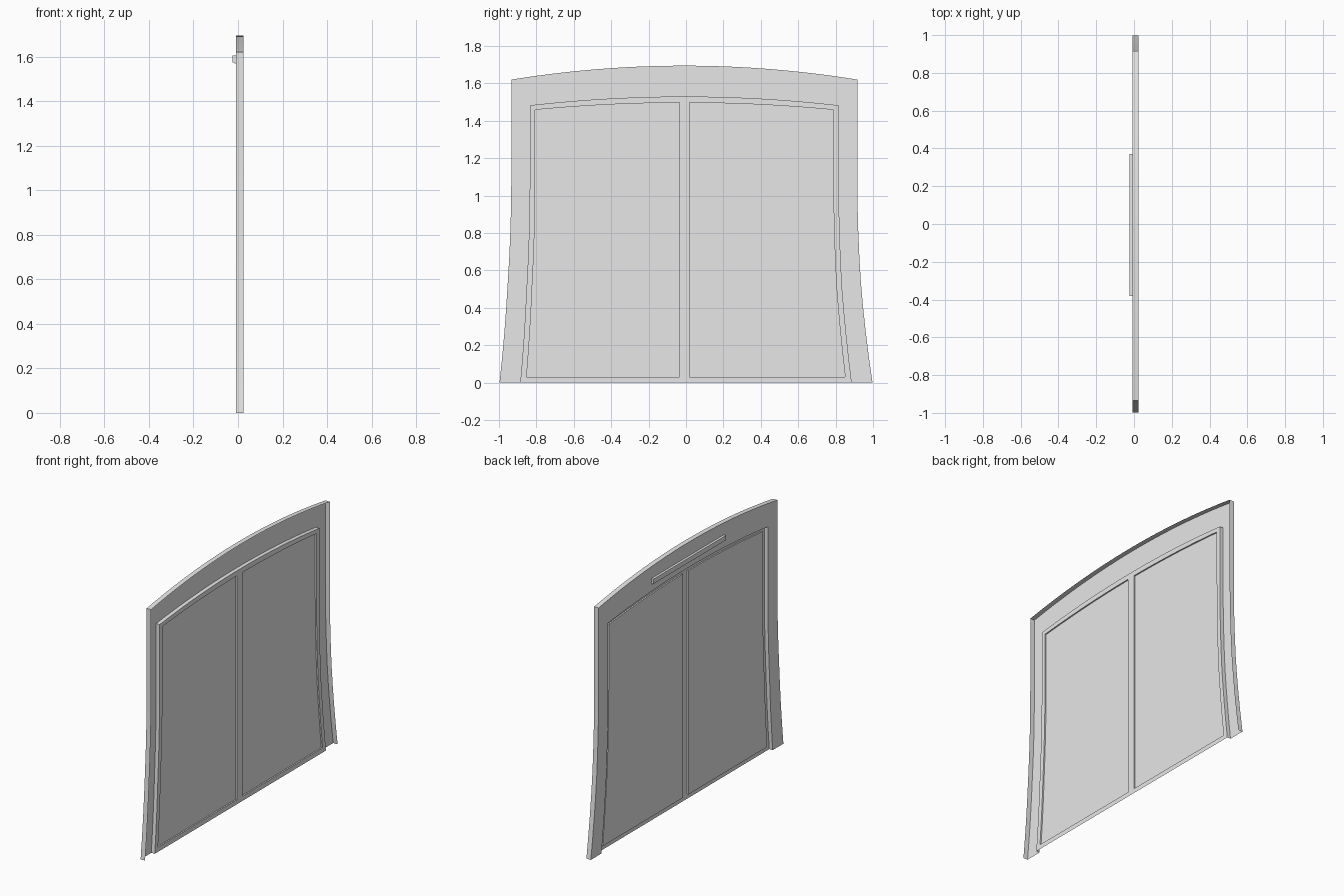
import bpy, bmesh

cube = bpy.data.objects.get("Cube")
if cube:
    bpy.data.objects.remove(cube, do_unlink=True)

grey = bpy.data.materials.new("plain_grey")
grey.use_nodes = True
GREY = (0.8, 0.8, 0.8, 1)
grey.diffuse_color = GREY
grey.node_tree.nodes["Principled BSDF"].inputs["Base Color"].default_value = GREY

WALL_X, BACK_X, DOOR_X, LEAF_X = -0.008, 0.024, 0.017, 0.008


def finish(name, bm):
    bmesh.ops.remove_doubles(bm, verts=bm.verts, dist=0.0001)
    bmesh.ops.recalc_face_normals(bm, faces=bm.faces)
    mesh = bpy.data.meshes.new(name)
    bm.to_mesh(mesh)
    bm.free()
    mesh.materials.append(grey)
    obj = bpy.data.objects.new(name, mesh)
    bpy.context.collection.objects.link(obj)
    return obj


def side_y(half, flare, z, sign):
    """Flared side, nearly upright above the lower part."""
    shift = -0.009 * min(1, z / 0.5)
    return shift + sign * (half + flare * max(0, 1 - z / 1.1) ** 2)


def outline(half, flare, crown, bend, base=0, steps=12, arch=24):
    """Open path: up one side, over the arch, down the other side."""
    top = crown - bend * half * half
    rise = [base + (top - base) * i / steps for i in range(steps + 1)]
    left = [(side_y(half, flare, z, -1), z) for z in rise]
    right = [(side_y(half, flare, z, 1), z) for z in reversed(rise)]
    a, b = left[-1][0], right[0][0]
    mid = []
    for i in range(1, arch):
        t = i / arch
        mid.append((a + (b - a) * t, top + (crown - top) * 4 * t * (1 - t)))
    return left + mid + right


def strip(bm, path_a, xa, path_b, xb, closed=False):
    """Band of quads between two matching paths."""
    va = [bm.verts.new((xa, y, z)) for y, z in path_a]
    vb = [bm.verts.new((xb, y, z)) for y, z in path_b]
    n = len(va)
    for i in range(n if closed else n - 1):
        j = (i + 1) % n
        bm.faces.new((va[i], va[j], vb[j], vb[i]))


outer = outline(0.925, 0.072, 1.695, 0.087)
opening = outline(0.826, 0.06, 1.53, 0.069)

# Wall sheet with its turned-back outer edge
bm = bmesh.new()
strip(bm, outer, WALL_X, opening, WALL_X)
strip(bm, outer, WALL_X, outer, BACK_X)
finish("wall_panel", bm)

# Sides and top of the door recess
bm = bmesh.new()
strip(bm, opening, WALL_X, opening, DOOR_X)
finish("door_recess", bm)

# Leaf outlines, one on each side of the middle post
whole = outline(0.797, 0.058, 1.497, 0.06, base=0.03)
POST = (-0.036, 0.02)
leaves = []
for sign, post in zip((-1, 1), POST):
    half = [(y, z) for y, z in whole if sign * y > sign * post + 0.005]
    ends = [(post, 1.497), (post, 0.03)]
    leaves.append(half + ends if sign < 0 else half + ends[::-1])

# Door frame face with two openings
bm = bmesh.new()
edges = []
for loop in [opening] + leaves:
    verts = [bm.verts.new((DOOR_X, y, z)) for y, z in loop]
    for i, v in enumerate(verts):
        edges.append(bm.edges.new((v, verts[(i + 1) % len(verts)])))
bmesh.ops.triangle_fill(bm, edges=edges, use_beauty=True, normal=(1, 0, 0))
finish("door_frame", bm)

# Door leaves, slightly set off from the frame
for name, loop in zip(("right_door_leaf", "left_door_leaf"), leaves):
    bm = bmesh.new()
    strip(bm, loop, DOOR_X, loop, LEAF_X, closed=True)
    bm.faces.new([bm.verts.new((LEAF_X, y, z)) for y, z in loop])
    finish(name, bm)

# Long bar above the doors, with a sloping underside
bm = bmesh.new()
section = [(WALL_X, 1.568), (-0.024, 1.574), (-0.024, 1.605), (WALL_X, 1.605)]
ends = [[bm.verts.new((x, y, z)) for x, z in section] for y in (-0.38, 0.37)]
for ring in ends:
    bm.faces.new(ring)
for i in range(4):
    j = (i + 1) % 4
    bm.faces.new((ends[0][i], ends[0][j], ends[1][j], ends[1][i]))
finish("header_bar", bm)
